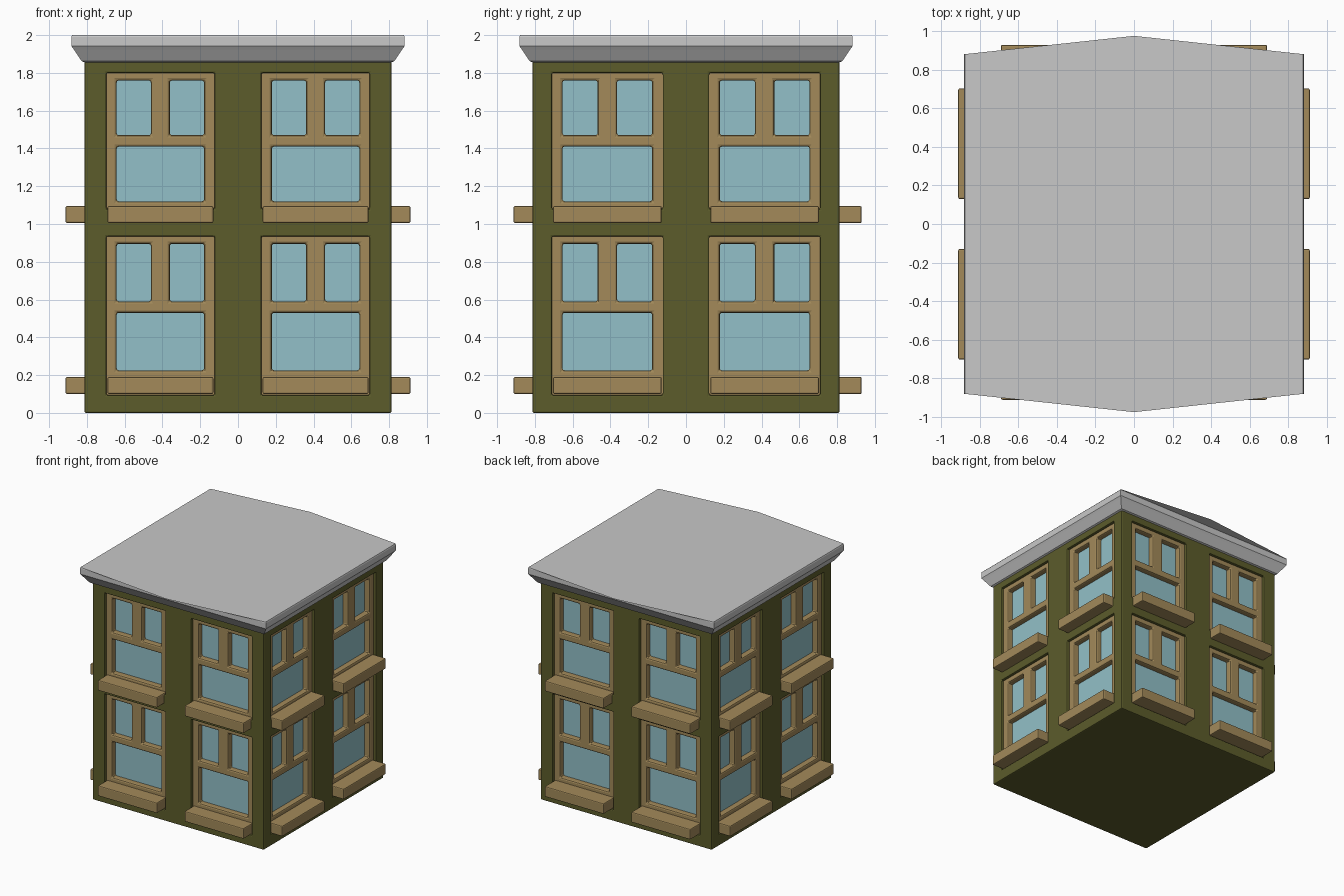
import bpy, bmesh, math
from mathutils import Matrix

if "Cube" in bpy.data.objects:
    bpy.data.objects.remove(bpy.data.objects["Cube"])

HALF = 0.813     # wall half width
FRAME_Y = 0.79   # window frame front plane
GLASS_Y = 0.742  # glass plane


def material(name, rgb):
    m = bpy.data.materials.new(name)
    m.diffuse_color = (*rgb, 1)
    m.use_nodes = True
    m.node_tree.nodes["Principled BSDF"].inputs["Base Color"].default_value = m.diffuse_color
    return m


GREEN = material("olive_wall", (0.107, 0.107, 0.024))
TAN = material("tan_wood", (0.366, 0.254, 0.102))
BLUE = material("pale_blue_glass", (0.288, 0.527, 0.578))
GREY = material("light_grey_roof", (0.578, 0.578, 0.578))


def finish(bm, name, mat, bevel=0.0, segments=2):
    bmesh.ops.remove_doubles(bm, verts=bm.verts, dist=1e-5)
    me = bpy.data.meshes.new(name)
    bm.to_mesh(me)
    bm.free()
    me.materials.append(mat)
    ob = bpy.data.objects.new(name, me)
    bpy.context.collection.objects.link(ob)
    if bevel:
        mod = ob.modifiers.new("soft_edges", 'BEVEL')
        mod.width = bevel
        mod.segments = segments
        mod.limit_method = 'ANGLE'
        mod.angle_limit = math.radians(40)
    return ob


def panel(bm, xs, zs, holes, front, back, rot):
    """Flat panel facing -y on a grid; hole cells get reveals running inwards."""
    def face(pts):
        bm.faces.new([bm.verts.new(rot @ p) for p in map(
            lambda q: Matrix.Translation(q).to_translation(), pts)])
    for i in range(len(xs) - 1):
        for j in range(len(zs) - 1):
            c = [(xs[i], zs[j]), (xs[i + 1], zs[j]), (xs[i + 1], zs[j + 1]), (xs[i], zs[j + 1])]
            if (i, j) not in holes:
                face([(x, -front, z) for x, z in c])
                continue
            for k, (di, dj) in enumerate([(0, -1), (1, 0), (0, 1), (-1, 0)]):
                if (i + di, j + dj) not in holes:
                    (ax, az), (bx, bz) = c[k], c[(k + 1) % 4]
                    face([(ax, -front, az), (bx, -front, bz), (bx, -back, bz), (ax, -back, az)])


SIDES = ["front", "right", "back", "left"]
# storey: opening bottom/top, large pane bottom/top, small pane bottom/top, sill bottom/top
STOREYS = {"lower": (0.095, 0.935, 0.225, 0.53, 0.59, 0.895, 0.10, 0.19),
           "upper": (1.08, 1.80, 1.12, 1.41, 1.47, 1.76, 1.005, 1.095)}

walls = bmesh.new()
for k, side in enumerate(SIDES):
    rot = Matrix.Rotation(k * math.pi / 2, 3, 'Z')
    a, b = (0.125, 0.697) if k % 2 == 0 else (0.123, 0.71)
    # wall with four openings
    panel(walls, [-HALF, -b, -a, a, b, HALF], [0, 0.095, 0.935, 1.08, 1.80, 1.87],
          {(1, 1), (3, 1), (1, 3), (3, 3)}, HALF, GLASS_Y - 0.005, rot)
    for storey, (z0, z1, l0, l1, s0, s1, sill0, sill1) in STOREYS.items():
        for sx, hand in ((-1, "left"), (1, "right")):
            cx, w = sx * (a + b) / 2, (b - a) / 2
            tag = f"{side}_{storey}_{hand}"
            # frame: one wide pane opening below two narrow ones
            p, q = w * 0.81, w * 0.175
            bm = bmesh.new()
            panel(bm, [cx - w, cx - p, cx - q, cx + q, cx + p, cx + w],
                  [z0, l0, l1, s0, s1, z1],
                  {(1, 1), (2, 1), (3, 1), (1, 3), (3, 3)}, FRAME_Y, GLASS_Y, rot)
            finish(bm, "window_frame_" + tag, TAN, 0.012)
            # glass
            bm = bmesh.new()
            panel(bm, [cx - w, cx + w], [z0, z1], set(), GLASS_Y, GLASS_Y, rot)
            finish(bm, "window_glass_" + tag, BLUE)
            # sill
            depth = 0.93 if side == "back" else 0.913
            bm = bmesh.new()
            size = (2 * w - 0.012, depth - 0.77, sill1 - sill0)
            mid = (cx, -(depth + 0.77) / 2, (sill0 + sill1) / 2)
            bmesh.ops.create_cube(bm, size=1, matrix=rot.to_4x4() @ Matrix.Translation(mid)
                                  @ Matrix.Diagonal((*size, 1)))
            finish(bm, "window_sill_" + tag, TAN, 0.008)

# floor and ceiling close the walls
bmesh.ops.remove_doubles(walls, verts=walls.verts, dist=1e-5)
for z, order in ((0, -1), (1.87, 1)):
    ring = [v for v in walls.verts if abs(v.co.z - z) < 1e-4]
    walls.faces.new(sorted(ring, key=lambda v: order * math.atan2(v.co.y, v.co.x)))
finish(walls, "walls", GREEN, 0.008)

# cornice: flared square profile
bm = bmesh.new()
rings = []
for r, z in [(0.81, 1.855), (0.828, 1.862), (0.87, 1.925), (0.882, 1.942), (0.882, 1.99), (0.878, 2.0)]:
    rings.append([bm.verts.new((x * r, y * r, z)) for x, y in ((-1, -1), (1, -1), (1, 1), (-1, 1))])
for lo, hi in zip(rings, rings[1:]):
    for i in range(4):
        j = (i + 1) % 4
        bm.faces.new((lo[i], lo[j], hi[j], hi[i]))
bm.faces.new(rings[0][::-1])
finish(bm, "cornice", GREY)

# roof sheet: flat, with a shallow point at front and back
bm = bmesh.new()
bm.faces.new([bm.verts.new((x, y, 2.0)) for x, y in (
    (-0.879, -0.882), (0, -0.977), (0.879, -0.882), (0.879, 0.882), (0, 0.977), (-0.879, 0.882))])
finish(bm, "roof_sheet", GREY)
